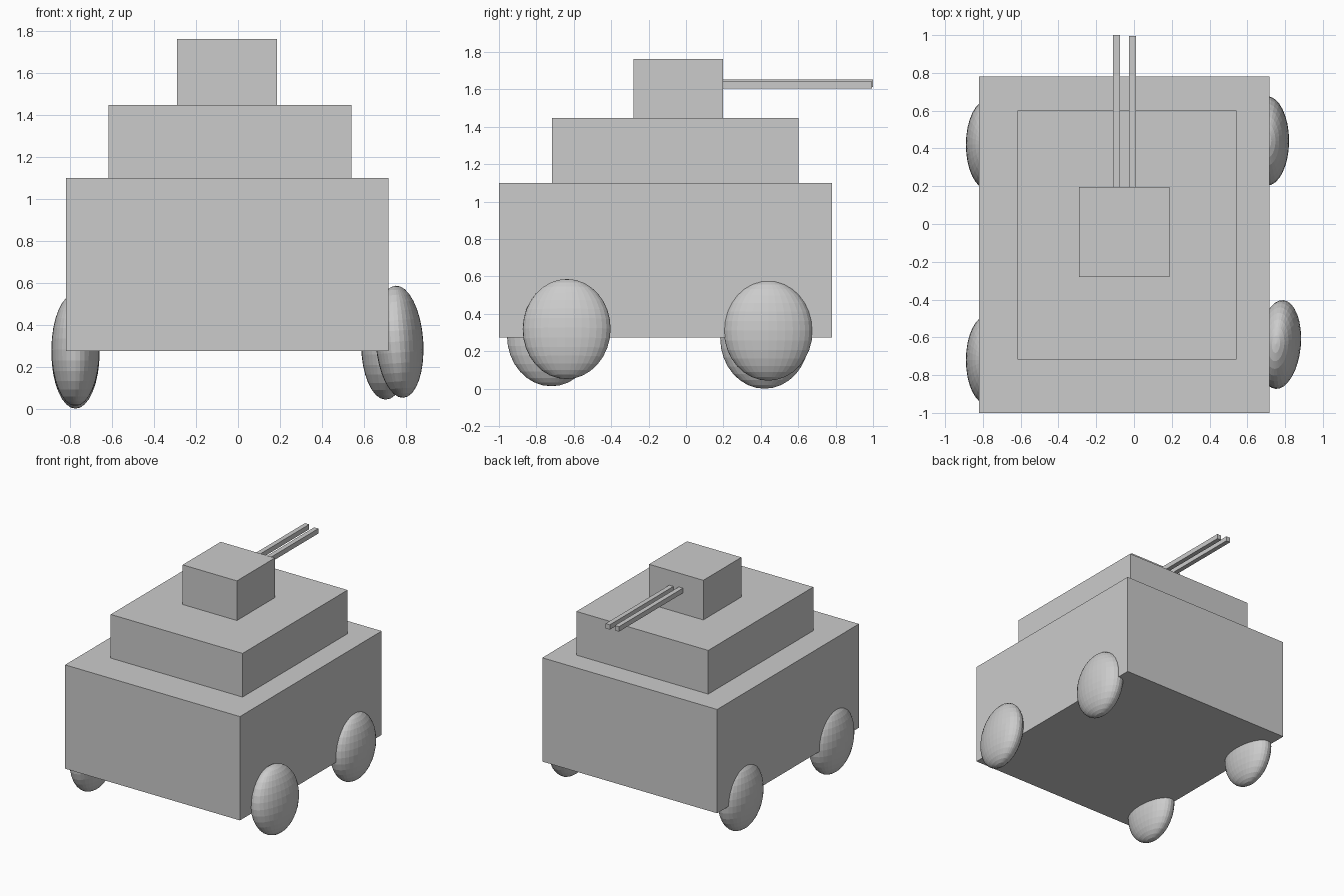
import bpy
from mathutils import Vector

if "Cube" in bpy.data.objects:
    bpy.data.objects.remove(bpy.data.objects["Cube"])

grey = bpy.data.materials.new("plain grey")
grey.diffuse_color = (0.6, 0.6, 0.6, 1)
grey.use_nodes = True
grey.node_tree.nodes["Principled BSDF"].inputs["Base Color"].default_value = grey.diffuse_color


def finish(name):
    ob = bpy.context.object
    ob.name = name
    ob.data.materials.append(grey)
    return ob


def box(name, lo, hi):
    lo, hi = Vector(lo), Vector(hi)
    bpy.ops.mesh.primitive_cube_add(size=1, location=(lo + hi) / 2)
    ob = finish(name)
    ob.scale = hi - lo
    return ob


def wheel(name, centre, radii, rot=(0, 0, 0)):
    bpy.ops.mesh.primitive_uv_sphere_add(segments=32, ring_count=16, radius=1,
                                         location=centre, rotation=rot)
    ob = finish(name)
    ob.scale = radii
    return ob


# stacked body
box("hull", (-0.82, -1.0, 0.275), (0.717, 0.78, 1.10))
box("upper_deck", (-0.617, -0.717, 1.10), (0.542, 0.602, 1.447))
box("turret", (-0.29, -0.281, 1.447), (0.187, 0.197, 1.762))

# twin gun barrels
box("left_barrel", (-0.111, 0.197, 1.613), (-0.074, 1.0, 1.652))
box("right_barrel", (-0.027, 0.197, 1.604), (0.010, 0.995, 1.643))

# squashed ball wheels, each set slightly differently
R = (0.115, 0.237, 0.268)
wheel("front_right_wheel", (0.77, -0.638, 0.319), (0.112, 0.236, 0.268), (0, -0.07, -0.09))
wheel("back_right_wheel", (0.704, 0.44, 0.31), (0.117, 0.237, 0.267))
wheel("front_left_wheel", (-0.775, -0.72, 0.281), R)
wheel("back_left_wheel", (-0.775, 0.42, 0.268), R)
